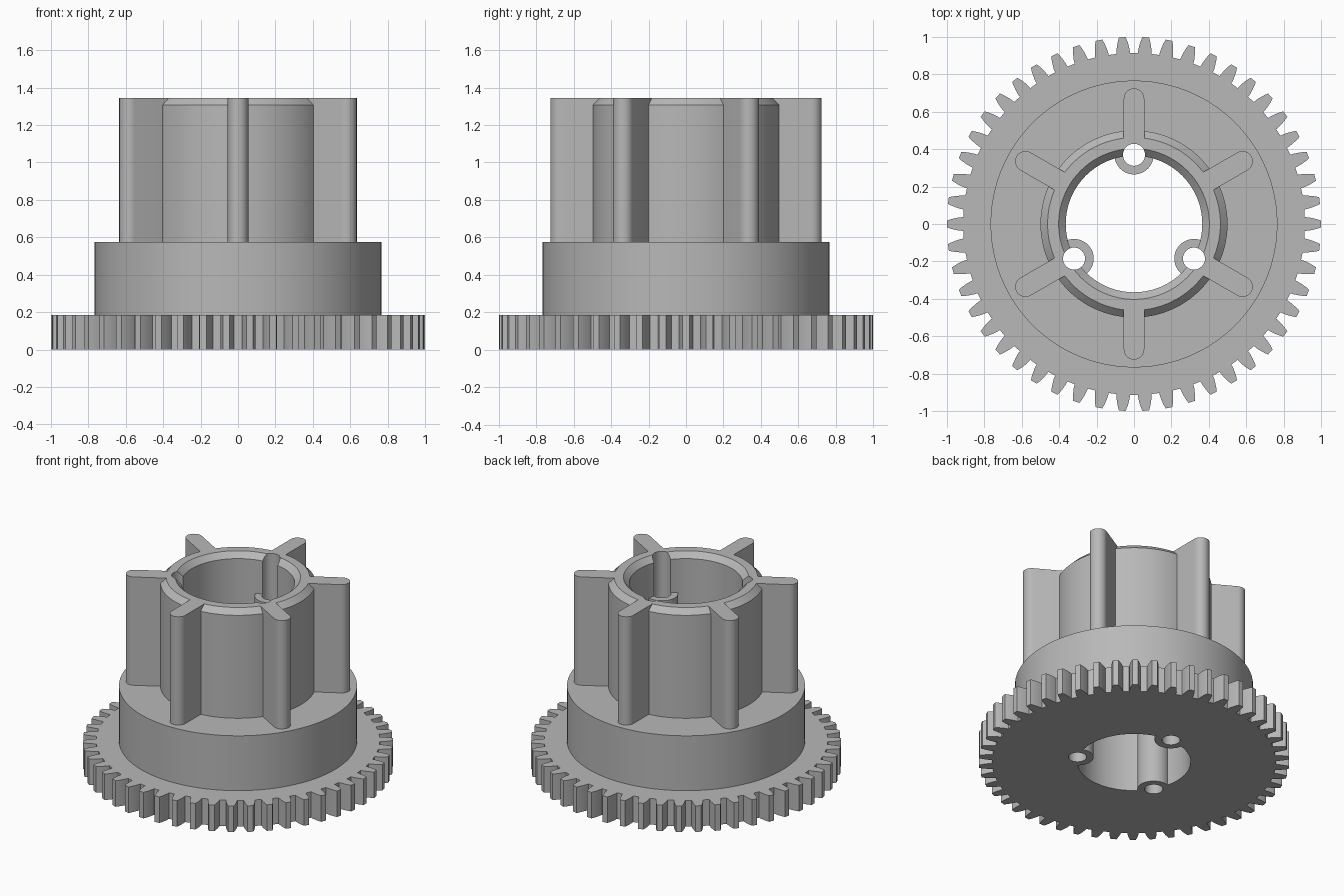
import bpy
import bmesh
from math import sin, cos, pi, radians

cube = bpy.data.objects.get("Cube")
if cube:
    bpy.data.objects.remove(cube, do_unlink=True)

GEAR_TOP, COLLAR_TOP, TOP = 0.185, 0.575, 1.345
BORE, HUB, CHAMFER = 0.365, 0.5, 0.038
BOSS_TOP, BOSS_DIST, HOLE = 1.07, 0.37, 0.059
SEGMENTS = 96

grey = bpy.data.materials.new("plain grey")
grey.use_nodes = True
colour = (0.48, 0.48, 0.48, 1)
grey.diffuse_color = colour
shader = next(n for n in grey.node_tree.nodes if n.type == "BSDF_PRINCIPLED")
shader.inputs["Base Color"].default_value = colour


def finish(name, bm):
    """Turn a bmesh into a grey object."""
    bmesh.ops.recalc_face_normals(bm, faces=bm.faces)
    mesh = bpy.data.meshes.new(name)
    bm.to_mesh(mesh)
    bm.free()
    mesh.materials.append(grey)
    obj = bpy.data.objects.new(name, mesh)
    bpy.context.collection.objects.link(obj)
    return obj


def prism(name, outline, z0, z1):
    """Extrude a closed plan outline from z0 to z1."""
    bm = bmesh.new()
    face = bm.faces.new([bm.verts.new((x, y, z0)) for x, y in outline])
    new = bmesh.ops.extrude_face_region(bm, geom=[face])["geom"]
    verts = [v for v in new if isinstance(v, bmesh.types.BMVert)]
    bmesh.ops.translate(bm, verts=verts, vec=(0, 0, z1 - z0))
    return finish(name, bm)


def lathe(name, profile, segments=SEGMENTS):
    """Revolve a closed (radius, z) profile about the z axis."""
    bm = bmesh.new()
    rings = []
    for i in range(segments):
        a = 2 * pi * i / segments
        rings.append([bm.verts.new((r * cos(a), r * sin(a), z)) for r, z in profile])
    n = len(profile)
    for i, ring in enumerate(rings):
        nxt = rings[(i + 1) % segments]
        for j in range(n):
            k = (j + 1) % n
            bm.faces.new((ring[j], nxt[j], nxt[k], ring[k]))
    return finish(name, bm)


def circle(radius, segments, cx=0, cy=0):
    return [(cx + radius * cos(2 * pi * i / segments),
             cy + radius * sin(2 * pi * i / segments)) for i in range(segments)]


def select(obj):
    bpy.ops.object.select_all(action="DESELECT")
    obj.select_set(True)
    bpy.context.view_layer.objects.active = obj


def boolean(obj, tool, operation="DIFFERENCE"):
    mod = obj.modifiers.new("cut", "BOOLEAN")
    mod.operation = operation
    mod.solver = "EXACT"
    mod.object = tool
    select(obj)
    bpy.ops.object.modifier_apply(modifier=mod.name)


# Gear wheel: one tooth flank repeated around the rim
TEETH = 50
flank = [(0.913, 0.037), (0.935, 0.035), (0.96, 0.030), (0.98, 0.025), (1.0, 0.018)]
tooth = [(r, -w) for r, w in flank] + [(r, w) for r, w in reversed(flank)]
rim = []
for i in range(TEETH):
    a = 2 * pi * i / TEETH
    rim += [(r * cos(a) - w * sin(a), r * sin(a) + w * cos(a)) for r, w in tooth]
gear = prism("gear_wheel", rim, 0, GEAR_TOP)

# Collar and hub, with chamfered inner and outer top rims
hub = lathe("collar_and_hub", [
    (BORE, GEAR_TOP), (0.767, GEAR_TOP), (0.767, COLLAR_TOP), (HUB, COLLAR_TOP),
    (HUB, TOP - CHAMFER), (HUB - CHAMFER, TOP), (BORE + CHAMFER, TOP), (BORE, TOP - CHAMFER)])

# Bore through the gear
bore = prism("bore_cutter", circle(BORE, SEGMENTS), -0.1, TOP + 0.1)
boolean(gear, bore)

# Three screw bosses inside the bore, with holes running up into the hub wall
parts = [gear, hub]
for angle, side in ((90, "back"), (210, "right"), (330, "left")):
    cx, cy = BOSS_DIST * cos(radians(angle)), BOSS_DIST * sin(radians(angle))
    hole = prism("hole_cutter", circle(HOLE, 32, cx, cy), -0.2, TOP + 0.2)
    boss = prism(side + "_screw_boss", circle(0.105, 48, cx, cy), 0, BOSS_TOP)
    boolean(boss, bore, "INTERSECT")
    for part in (boss, gear, hub):
        boolean(part, hole)
    parts.append(boss)
    bpy.data.objects.remove(hole, do_unlink=True)
bpy.data.objects.remove(bore, do_unlink=True)

# Six round-ended fins around the hub
HALF, END = 0.055, 0.67
fin_plan = [(0.455, HALF), (0.455, -HALF)]
fin_plan += [(END + HALF * cos(t), HALF * sin(t))
             for t in (-pi / 2 + pi * i / 16 for i in range(17))]
for i in range(6):
    a = radians(30 + 60 * i)
    plan = [(x * cos(a) - y * sin(a), x * sin(a) + y * cos(a)) for x, y in fin_plan]
    parts.append(prism(f"fin_{i + 1}", plan, COLLAR_TOP, TOP))

for part in parts:
    select(part)
    bpy.ops.object.shade_smooth_by_angle(angle=radians(30))
